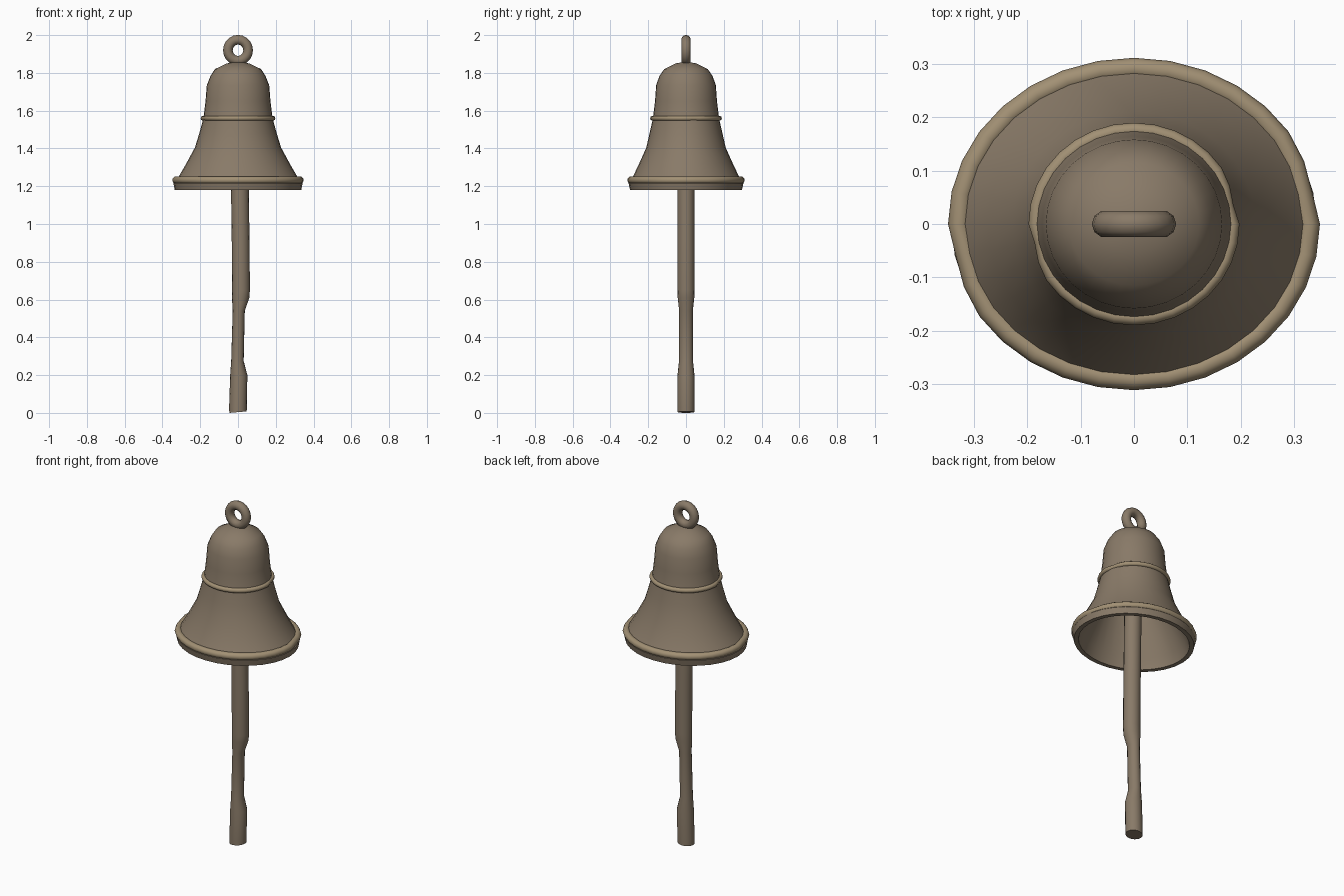
import bpy, bmesh
from math import sin, cos, pi, exp, atan2

if "Cube" in bpy.data.objects:
    bpy.data.objects.remove(bpy.data.objects["Cube"])

def material(name, rgb):
    m = bpy.data.materials.new(name)
    m.diffuse_color = (*rgb, 1)
    m.use_nodes = True
    m.node_tree.nodes["Principled BSDF"].inputs["Base Color"].default_value = m.diffuse_color
    return m

BRONZE = material("bronze", (0.25, 0.195, 0.138))
TRIM = material("trim", (0.36, 0.28, 0.175))

def finish(name, loops, mat, closed=False, caps=True, angle=40):
    """Bridge a list of equal-length point loops into one surface."""
    bm = bmesh.new()
    rows = [[bm.verts.new(p) for p in loop] for loop in loops]
    n = len(rows[0])
    for i in range(len(rows) if closed else len(rows) - 1):
        a, b = rows[i], rows[(i + 1) % len(rows)]
        for j in range(n):
            bm.faces.new((a[j], a[(j + 1) % n], b[(j + 1) % n], b[j]))
    if caps and not closed:
        bm.faces.new(rows[0])
        bm.faces.new(rows[-1])
    bmesh.ops.recalc_face_normals(bm, faces=bm.faces)
    me = bpy.data.meshes.new(name)
    bm.to_mesh(me)
    bm.free()
    ob = bpy.data.objects.new(name, me)
    bpy.context.collection.objects.link(ob)
    me.materials.append(mat)
    bpy.ops.object.select_all(action='DESELECT')
    ob.select_set(True)
    bpy.context.view_layer.objects.active = ob
    bpy.ops.object.shade_smooth_by_angle(angle=angle * pi / 180)
    return ob

def ellipse(z, rx, ry, cx=0, n=32, tilt=0):
    return [(cx + rx * cos(2 * pi * k / n), ry * sin(2 * pi * k / n),
             z + tilt * cos(2 * pi * k / n)) for k in range(n)]

# Hollow bell: outside from crown to rim, then inside back up
outer = [(1.858, 0.012, 0.012), (1.85, 0.06, 0.055), (1.82, 0.122, 0.115),
         (1.785, 0.145, 0.14), (1.735, 0.165, 0.158), (1.65, 0.172, 0.164),
         (1.56, 0.183, 0.175), (1.48, 0.205, 0.193), (1.405, 0.228, 0.21),
         (1.32, 0.274, 0.248), (1.24, 0.32, 0.286), (1.215, 0.342, 0.304),
         (1.18, 0.335, 0.296)]
inner = [(1.18, 0.31, 0.272), (1.24, 0.292, 0.258), (1.405, 0.2, 0.183),
         (1.56, 0.158, 0.15), (1.735, 0.14, 0.133), (1.80, 0.1, 0.095),
         (1.825, 0.02, 0.02)]
finish("bell_body", [ellipse(*s) for s in outer + inner], BRONZE)

# Raised bands, pinched inward on two opposite sides
def band(name, z, rx, ry, r, n=32, m=10):
    loops = []
    for k in range(n):
        t = 2 * pi * k / n
        dent = 0
        for c in (0.27, 0.27 + pi):
            d = atan2(sin(t - c), cos(t - c))
            dent += 0.012 * exp(-(d / 0.11) ** 2)
        loops.append([((rx - dent + r * cos(u)) * cos(t),
                       (ry - dent + r * cos(u)) * sin(t), z + r * sin(u))
                      for u in (2 * pi * j / m for j in range(m))])
    finish(name, loops, TRIM, closed=True, angle=60)

band("rim_band", 1.232, 0.328, 0.291, 0.02)
band("waist_band", 1.56, 0.184, 0.176, 0.0135)

# Hanging loop on the crown
loops = []
for k in range(20):
    t = 2 * pi * k / 20
    loops.append([((0.0535 + 0.0255 * cos(u)) * cos(t), 0.0255 * sin(u),
                   1.92 + (0.0555 + 0.0255 * cos(u)) * sin(t))
                  for u in (2 * pi * j / 10 for j in range(10))])
finish("hanging_loop", loops, BRONZE, closed=True, angle=60)

# Long clapper rod with a narrowed grip
rod = [(0.004, 0.046, 0.045, 0.0, 16, 0.004), (0.03, 0.047, 0.045, 0.0, 16),
       (0.2, 0.0455, 0.045, 0.004, 16), (0.275, 0.033, 0.037, -0.003, 16),
       (0.54, 0.032, 0.036, 0.004, 16), (0.61, 0.046, 0.044, 0.014, 16),
       (0.65, 0.047, 0.045, 0.016, 16), (0.9, 0.047, 0.045, 0.014, 16),
       (1.2, 0.047, 0.045, 0.01, 16), (1.83, 0.046, 0.045, 0.0, 16)]
finish("clapper_rod", [ellipse(*s) for s in rod], BRONZE)
